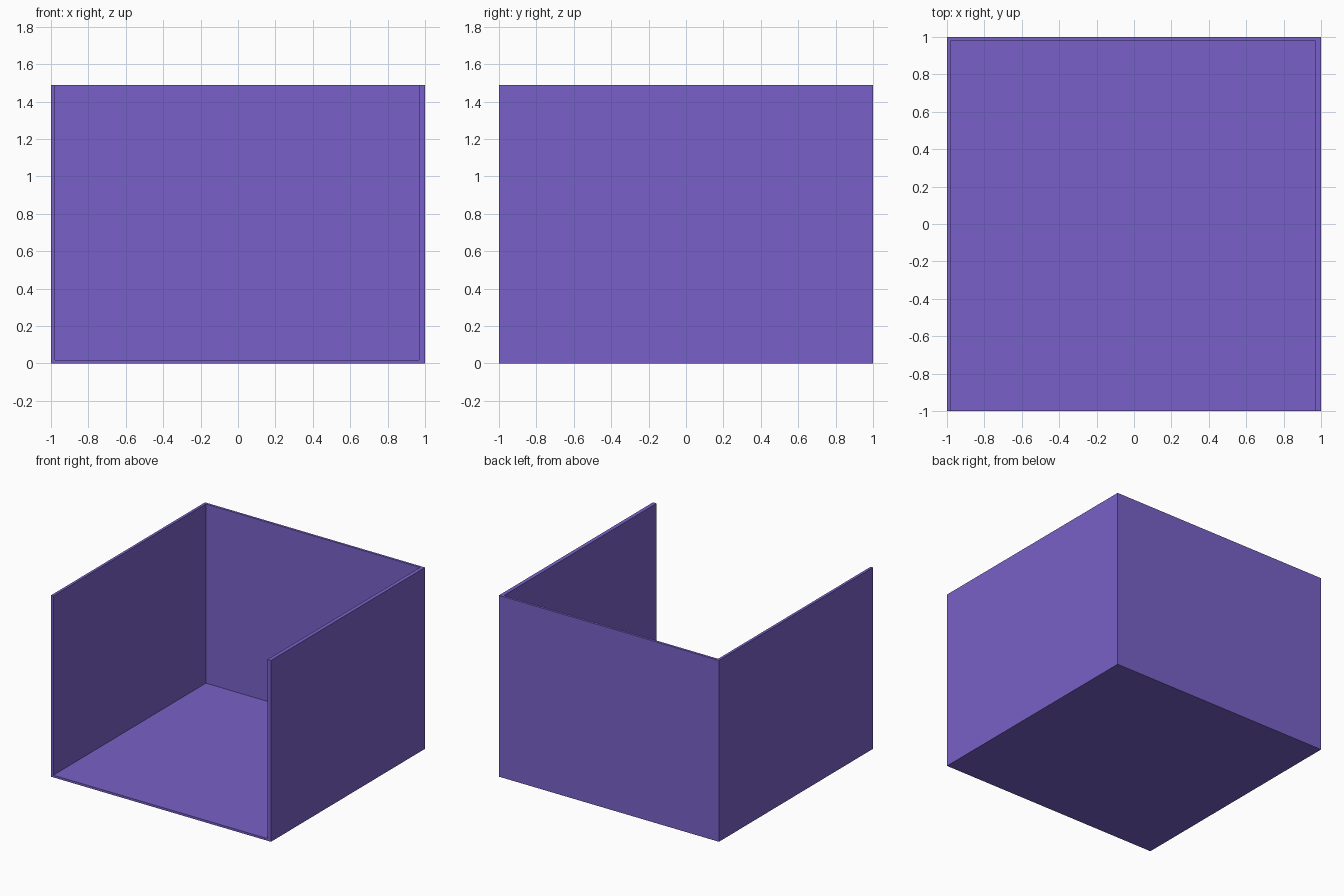
import bpy

if "Cube" in bpy.data.objects:
    bpy.data.objects.remove(bpy.data.objects["Cube"])

# Overall size and wall thicknesses
HEIGHT = 1.49
LEFT, RIGHT, BACK, FLOOR = 0.022, 0.032, 0.02, 0.018


def box(name, lo, hi):
    """Axis-aligned box between two corners."""
    bpy.ops.mesh.primitive_cube_add(size=1)
    ob = bpy.context.object
    ob.name = ob.data.name = name
    for v in ob.data.vertices:
        v.co = [hi[i] if v.co[i] > 0 else lo[i] for i in range(3)]
    return ob


# Outer block
tray = box("open_box", (-1, -1, 0), (1, 1, HEIGHT))

# Hollow, open at the front and the top
hollow = box("hollow_cutter", (-1 + LEFT, -1.5, FLOOR), (1 - RIGHT, 1 - BACK, HEIGHT + 0.5))
hollow.hide_render = True
hollow.display_type = 'WIRE'

cut = tray.modifiers.new("hollow", 'BOOLEAN')
cut.operation = 'DIFFERENCE'
cut.solver = 'EXACT'
cut.object = hollow

# Purple finish
purple = bpy.data.materials.new("purple")
purple.diffuse_color = (0.19, 0.12, 0.58, 1)
purple.use_nodes = True
purple.node_tree.nodes["Principled BSDF"].inputs["Base Color"].default_value = purple.diffuse_color
tray.data.materials.append(purple)
hollow.data.materials.append(purple)
